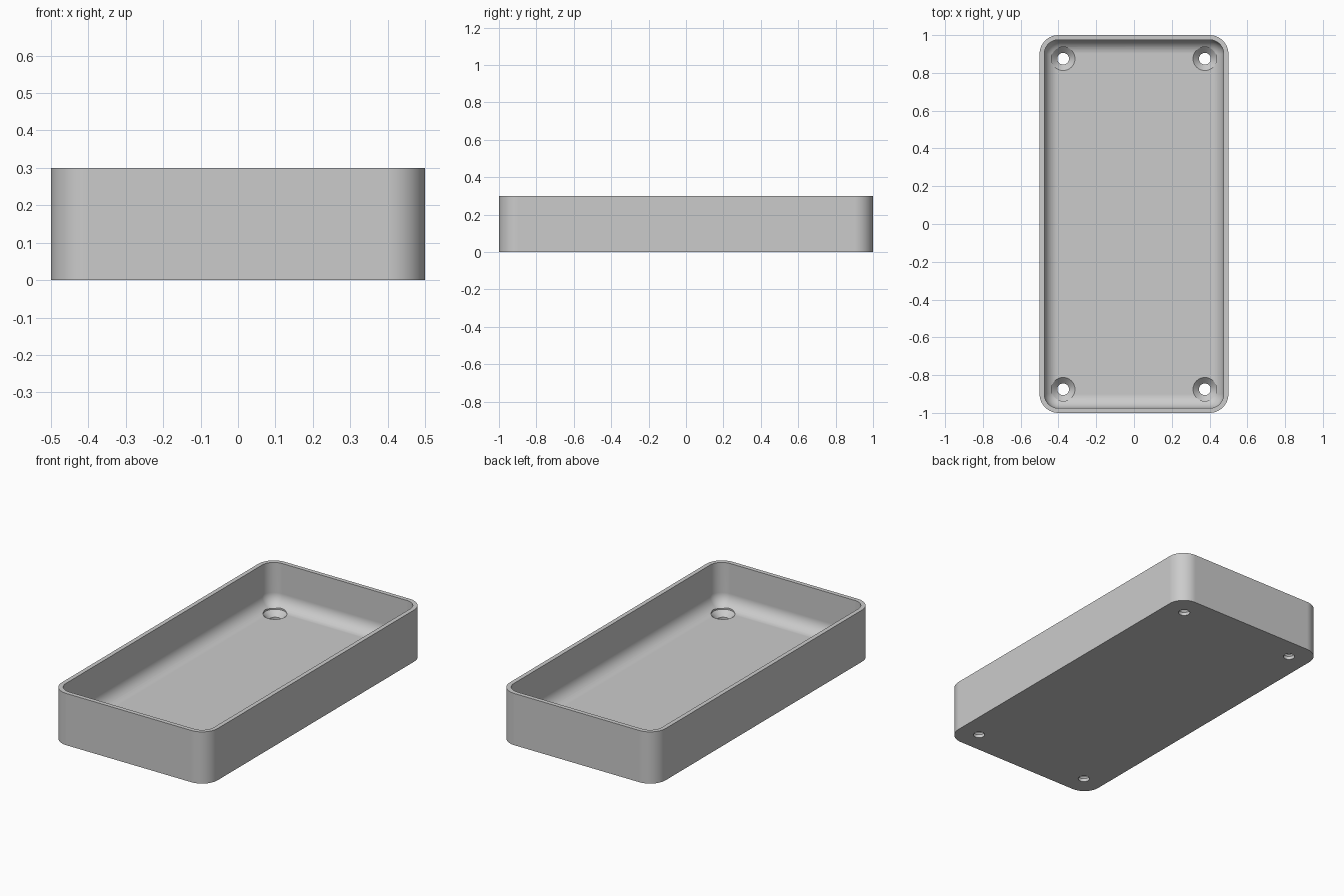
import bpy
import bmesh
from math import cos, sin, pi, radians

cube = bpy.data.objects.get("Cube")
if cube:
    bpy.data.objects.remove(cube)

HALF_X, HALF_Y, HEIGHT = 0.5, 1.0, 0.3
WALL, FLOOR, CORNER = 0.025, 0.05, 0.1
FILLET = CORNER - WALL
CORNER_STEPS, FILLET_STEPS, HOLE_SIDES = 16, 12, 48

grey = bpy.data.materials.new("plain grey")
grey.use_nodes = True
colour = (0.6, 0.6, 0.6, 1)
grey.diffuse_color = colour
grey.node_tree.nodes["Principled BSDF"].inputs["Base Color"].default_value = colour


def rounded_ring(bm, inset, z):
    """Rounded rectangle of vertices, inset from the outer outline."""
    ring = []
    radius = CORNER - inset
    cx, cy = HALF_X - CORNER, HALF_Y - CORNER
    for quarter, (sx, sy) in enumerate([(1, 1), (-1, 1), (-1, -1), (1, -1)]):
        for i in range(CORNER_STEPS + 1):
            a = (quarter + i / CORNER_STEPS) * pi / 2
            ring.append(bm.verts.new((sx * cx + radius * cos(a), sy * cy + radius * sin(a), z)))
    return ring


def loft(bm, rings):
    """Join rings of equal length and cap both ends."""
    for low, high in zip(rings, rings[1:]):
        for i in range(len(low)):
            j = (i + 1) % len(low)
            bm.faces.new((low[i], low[j], high[j], high[i]))
    bm.faces.new(rings[0][::-1])
    bm.faces.new(rings[-1])


def make_object(name, bm):
    bmesh.ops.remove_doubles(bm, verts=bm.verts, dist=1e-5)
    bmesh.ops.recalc_face_normals(bm, faces=bm.faces)
    mesh = bpy.data.meshes.new(name)
    bm.to_mesh(mesh)
    bm.free()
    mesh.materials.append(grey)
    obj = bpy.data.objects.new(name, mesh)
    bpy.context.collection.objects.link(obj)
    return obj


# Open tray: outer wall, rim, inner wall and the fillet down to the floor
bm = bmesh.new()
rings = [rounded_ring(bm, 0, 0), rounded_ring(bm, 0, HEIGHT), rounded_ring(bm, WALL, HEIGHT)]
for i in range(FILLET_STEPS + 1):
    a = i / FILLET_STEPS * pi / 2
    rings.append(rounded_ring(bm, WALL + FILLET * (1 - cos(a)), FLOOR + FILLET * (1 - sin(a))))
loft(bm, rings)
tray = make_object("tray", bm)

# Countersunk screw holes through the four corners of the floor
bm = bmesh.new()
hole_profile = [(0.031, -0.05), (0.031, 0.019), (0.0625, FLOOR), (0.0625, 0.15)]
for sx in (-1, 1):
    for sy in (-1, 1):
        loft(bm, [[bm.verts.new((sx * 0.375 + r * cos(2 * pi * i / HOLE_SIDES),
                                 sy * 0.875 + r * sin(2 * pi * i / HOLE_SIDES), z))
                   for i in range(HOLE_SIDES)] for r, z in hole_profile])
cutter = make_object("screw_hole_cutter", bm)
cutter.hide_render = True

holes = tray.modifiers.new("screw holes", 'BOOLEAN')
holes.operation = 'DIFFERENCE'
holes.solver = 'EXACT'
holes.object = cutter

bpy.ops.object.select_all(action='DESELECT')
tray.select_set(True)
bpy.context.view_layer.objects.active = tray
bpy.ops.object.modifier_apply(modifier=holes.name)
bpy.data.objects.remove(cutter)

# Smooth curves, crisp edges, flat walls
bpy.ops.object.shade_smooth_by_angle(angle=radians(30))
tray.modifiers.new("flat walls", 'WEIGHTED_NORMAL').keep_sharp = True
